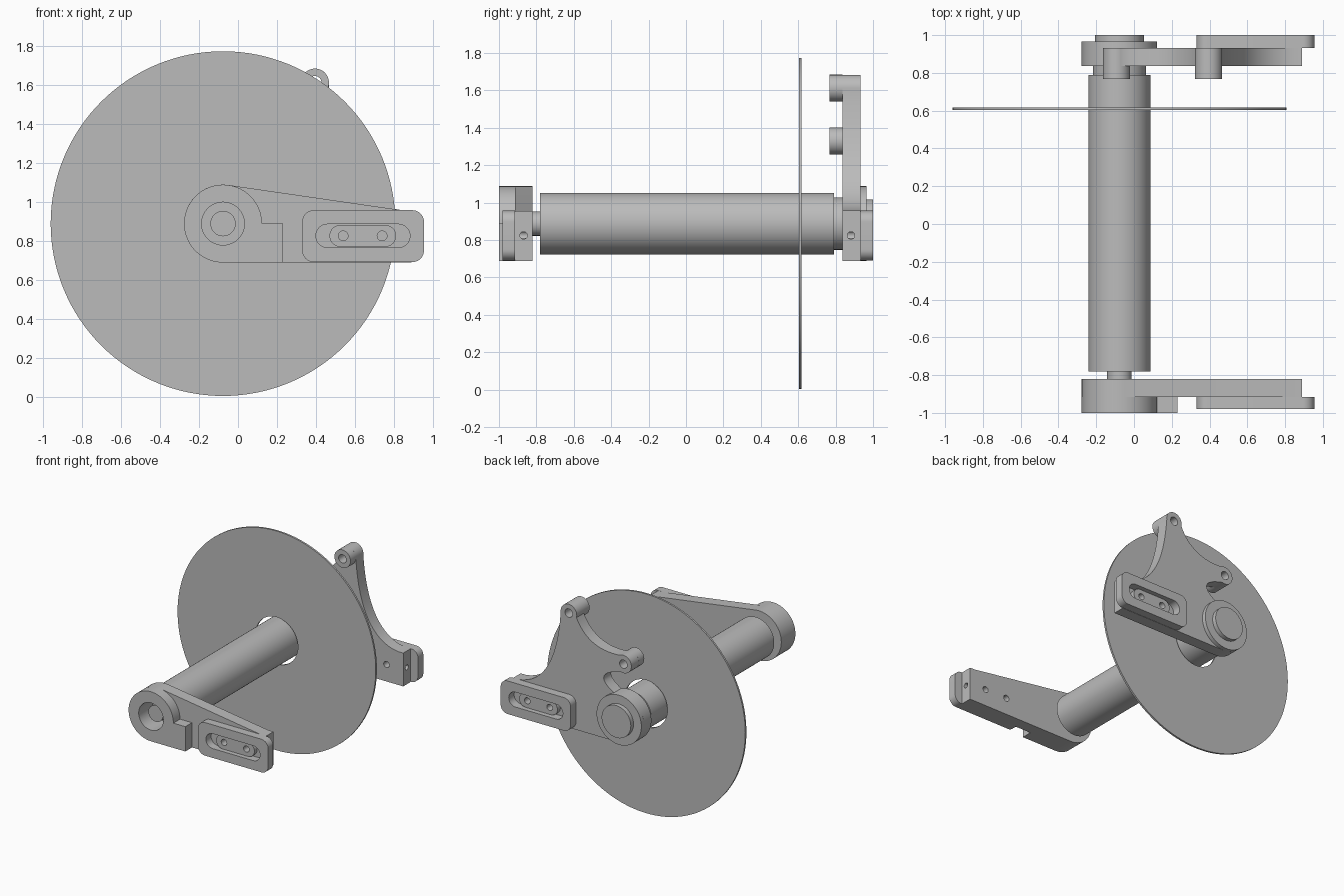
import bpy, bmesh
from math import cos, sin, radians

if "Cube" in bpy.data.objects:
    bpy.data.objects.remove(bpy.data.objects["Cube"], do_unlink=True)

grey = bpy.data.materials.new("machined grey")
grey.use_nodes = True
GREY = (0.5, 0.5, 0.5, 1)
grey.diffuse_color = GREY
grey.node_tree.nodes["Principled BSDF"].inputs["Base Color"].default_value = GREY

CX, CZ = -0.077, 0.888          # axle centre line
BOSS = 0.2
PINS = [(0.395, 1.612), (-0.093, 1.33)]
PIN_R = 0.072
BOLTS = [(0.54, 0.825), (0.74, 0.825)]


def arc(cx, cz, r, a0, a1, n=24):
    """Points along an arc, in degrees."""
    angles = [radians(a0 + (a1 - a0) * i / n) for i in range(n + 1)]
    return [(cx + r * cos(a), cz + r * sin(a)) for a in angles]


def circle(cx, cz, r, n=48):
    return arc(cx, cz, r, 0, 360, n)[:-1]


def curve(a, b, c, n=16):
    """Points along a quadratic curve, ends included."""
    pts = []
    for i in range(n + 1):
        t = i / n
        pts.append(tuple((1 - t) ** 2 * p + 2 * t * (1 - t) * q + t * t * s
                         for p, q, s in zip(a, b, c)))
    return pts


def rounded(x0, x1, z0, z1, r):
    """Rounded rectangle profile."""
    return (arc(x1 - r, z0 + r, r, -90, 0, 10) + arc(x1 - r, z1 - r, r, 0, 90, 10)
            + arc(x0 + r, z1 - r, r, 90, 180, 10) + arc(x0 + r, z0 + r, r, 180, 270, 10))


def prism(name, pts, y0, y1, axis="Y"):
    """Extrude a profile along y (or along x, with points read as y, z)."""
    bm = bmesh.new()
    place = (lambda p, d: (p[0], d, p[1])) if axis == "Y" else (lambda p, d: (d, p[0], p[1]))
    face = bm.faces.new([bm.verts.new(place(p, y0)) for p in pts])
    ext = bmesh.ops.extrude_face_region(bm, geom=[face])
    moved = [v for v in ext["geom"] if isinstance(v, bmesh.types.BMVert)]
    bmesh.ops.translate(bm, verts=moved, vec=(0, y1 - y0, 0) if axis == "Y" else (y1 - y0, 0, 0))
    bmesh.ops.remove_doubles(bm, verts=bm.verts, dist=0.0001)
    bmesh.ops.recalc_face_normals(bm, faces=bm.faces)
    mesh = bpy.data.meshes.new(name)
    bm.to_mesh(mesh)
    bm.free()
    mesh.materials.append(grey)
    ob = bpy.data.objects.new(name, mesh)
    bpy.context.collection.objects.link(ob)
    return ob


def activate(ob):
    bpy.ops.object.select_all(action="DESELECT")
    ob.select_set(True)
    bpy.context.view_layer.objects.active = ob


def cut(ob, *cutters, operation="DIFFERENCE"):
    """Apply booleans, then drop the helper shapes."""
    activate(ob)
    for cutter in cutters:
        cutter.hide_render = True
        mod = ob.modifiers.new("cut", "BOOLEAN")
        mod.operation, mod.object, mod.solver = operation, cutter, "EXACT"
        bpy.ops.object.modifier_apply(modifier=mod.name)
        bpy.data.objects.remove(cutter, do_unlink=True)


def axle_part(name, r, y0, y1, n=64):
    return prism(name, circle(CX, CZ, r, n), y0, y1)


def drill(pts, r):
    return [prism("drill", circle(x, z, r, 24), -1.2, 1.2) for x, z in pts]


def end_hole(y):
    return prism("drill", circle(y, 0.825, 0.02, 20), 0.76, 1.0, axis="X")


def slot_plate(side, y_in, y_out, y_pad):
    """Slotted adjuster plate with its sliding pad."""
    plate = prism(side + "_slot_plate", rounded(0.33, 0.955, 0.69, 0.957, 0.06), y_in, y_out)
    cut(plate, prism("slot", rounded(0.4, 0.883, 0.765, 0.885, 0.0595), -1.2, 1.2))
    pad = prism(side + "_slider_pad", rounded(0.47, 0.812, 0.769, 0.881, 0.0555), y_in, y_pad)
    cut(pad, *drill(BOLTS, 0.025))


# Roller, axle and disc
axle_part("roller_tube", 0.165, -0.78, 0.79)
axle_part("front_axle", 0.065, -0.94, -0.78, 48)
axle_part("rear_collar", 0.14, 0.79, 0.84)
axle_part("rear_flange", BOSS, 0.93, 0.965)
axle_part("rear_cap", 0.13, 0.965, 1.0)
disc = axle_part("thin_disc", 0.885, 0.603, 0.618, 128)
cut(disc, axle_part("disc_hole", 0.19, 0.5, 0.7))

# Front arm: tapered bar, then the round hub with a square step
front_arm = prism("front_arm", [(CX, CZ - BOSS), (0.89, 0.688), (0.89, 0.955), (0.84, 0.957)]
                  + arc(CX, CZ, BOSS, 81, 270, 40)[:-1], -0.915, -0.82)
cut(front_arm, axle_part("bore", 0.11, -1.2, -0.7), end_hole(-0.868), *drill(BOLTS, 0.025))
front_hub = prism("front_hub", [(0.23, CZ - BOSS), (0.23, CZ)]
                  + arc(CX, CZ, BOSS, 0, 270, 48), -1.0, -0.915)
cut(front_hub, axle_part("bore", 0.11, -1.2, -0.7))
slot_plate("front", -0.915, -0.98, -0.95)

# Rear bracket: curved web joining hub, two pin lugs and the slotted end
(ux, uz), (lx, lz) = PINS
upper = arc(ux, uz, PIN_R, -8, 195)
lower = arc(lx, lz, PIN_R, 62, 290)
hub = arc(CX, CZ, BOSS, 70, 270, 40)
outline = ([(0.89, 0.688), (0.89, 0.957)]
           + curve((0.84, 0.957), (0.51, 1.0), upper[0])[:-1] + upper
           + curve(upper[-1], (0.22, 1.37), lower[0])[1:-1] + lower
           + curve(lower[-1], (0.2, 1.2), hub[0])[1:-1] + hub)
rear_bracket = prism("rear_bracket", outline, 0.837, 0.932)
cut(rear_bracket, end_hole(0.882), *drill(BOLTS, 0.025), *drill(PINS, 0.034))
for label, (x, z) in zip(("upper", "lower"), PINS):
    lug = prism(label + "_pin_lug", circle(x, z, PIN_R), 0.768, 0.837)
    cut(lug, *drill([(x, z)], 0.034))
slot_plate("rear", 0.932, 1.0, 0.968)

# Smooth the round walls and keep the edges crisp
for ob in [o for o in bpy.context.collection.objects if o.type == "MESH"]:
    activate(ob)
    bpy.ops.object.shade_smooth_by_angle(angle=radians(30))
